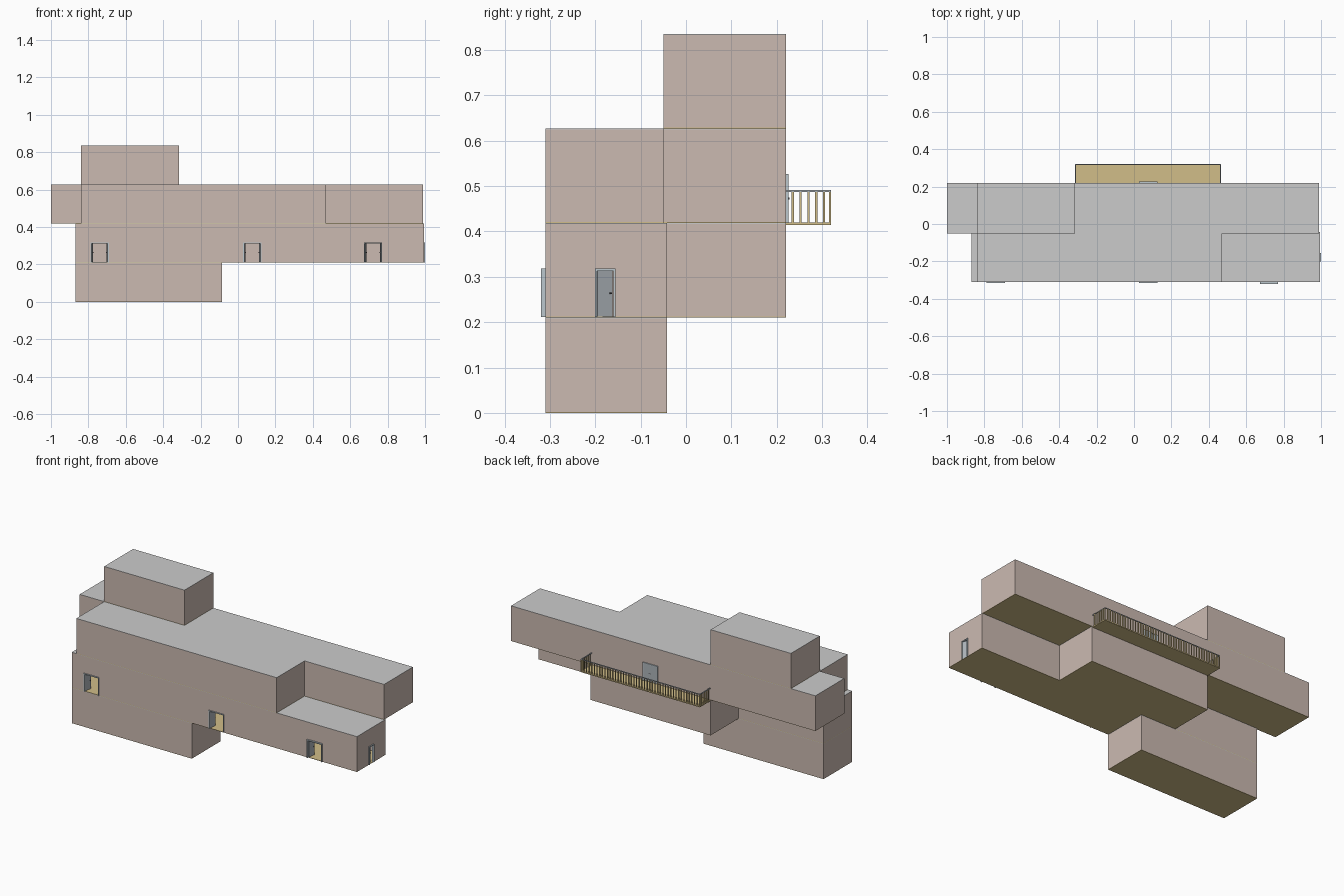
import bpy, bmesh, math
from mathutils import Matrix, Vector

if "Cube" in bpy.data.objects:
    bpy.data.objects.remove(bpy.data.objects["Cube"])


def material(name, rgb):
    m = bpy.data.materials.new(name)
    m.diffuse_color = (*rgb, 1)
    m.use_nodes = True
    m.node_tree.nodes["Principled BSDF"].inputs["Base Color"].default_value = m.diffuse_color
    return m


WALL = material("wall beige", (0.60, 0.49, 0.44))
ROOF = material("roof grey", (0.60, 0.60, 0.60))
TAN = material("floor tan", (0.64, 0.51, 0.25))
FRAME = material("frame pale blue", (0.50, 0.57, 0.61))
LEAF = material("door grey", (0.42, 0.46, 0.49))
DARK = material("dark metal", (0.06, 0.06, 0.07))


def build(name, boxes, matrix=Matrix()):
    """One object from boxes: (material, x0, x1, y0, y1, z0, z1[, local matrix])."""
    bm = bmesh.new()
    mats = []
    for mat, x0, x1, y0, y1, z0, z1, *local in boxes:
        if mat not in mats:
            mats.append(mat)
        m = (Matrix.Translation(((x0 + x1) / 2, (y0 + y1) / 2, (z0 + z1) / 2))
             @ Matrix.Diagonal((x1 - x0, y1 - y0, z1 - z0, 1)))
        if local:
            m = local[0] @ m
        verts = bmesh.ops.create_cube(bm, size=1, matrix=m)["verts"]
        for f in {f for v in verts for f in v.link_faces}:
            f.material_index = mats.index(mat)
    mesh = bpy.data.meshes.new(name)
    bm.to_mesh(mesh)
    bm.free()
    for mat in mats:
        mesh.materials.append(mat)
    ob = bpy.data.objects.new(name, mesh)
    ob.matrix_world = matrix
    bpy.context.collection.objects.link(ob)


def strips(lo, hi, z0, z1, holes, height):
    """Split a wall span into solid pieces around door holes."""
    out, a = [], lo
    for h0, h1 in holes:
        out += [(a, h0, z0, z1), (h0, h1, z0 + height, z1)]
        a = h1
    return out + [(a, hi, z0, z1)]


def room(name, x0, x1, y0, y1, z0, z1, front=(), right=(), height=0.105):
    """Hollow box: tan floor, grey roof, beige walls with door holes."""
    t, p = 0.004, 0.002
    a, b = z0 + p, z1 - p
    boxes = [(TAN, x0, x1, y0, y1, z0, a), (ROOF, x0, x1, y0, y1, b, z1),
             (WALL, x0, x1, y1 - t, y1, a, b), (WALL, x0, x0 + t, y0 + t, y1 - t, a, b)]
    boxes += [(WALL, u, v, y0, y0 + t, c, d) for u, v, c, d in strips(x0, x1, a, b, front, height)]
    boxes += [(WALL, x1 - t, x1, u, v, c, d)
              for u, v, c, d in strips(y0 + t, y1 - t, a, b, right, height)]
    build(name, boxes)


def door(name, pos, turn, width, leaves, swing, height=0.107, out=0.006):
    """Framed doorway; local x runs along the wall and -y points outward."""
    w, f = width / 2, 0.005
    boxes = [(FRAME, -w, -w + f, -out, 0.006, 0, height), (FRAME, w - f, w, -out, 0.006, 0, height),
             (FRAME, -w + f, w - f, -out, 0.006, height - f, height)]
    length = (width - 2 * f) / leaves
    for s in (-1, 1)[:leaves]:
        hinge = (Matrix.Translation((s * (w - f), 0, 0))
                 @ Matrix.Rotation(-s * math.radians(swing), 4, 'Z'))
        xs = sorted((0, -s * length))
        boxes.append((LEAF, *xs, -0.002, 0.002, 0.002, height - f, hinge))
        k = -s * length * 0.88
        boxes.append((DARK, k - 0.002, k + 0.002, -0.005, 0.005, 0.051, 0.055, hinge))
    build(name, boxes, Matrix.Translation(pos) @ Matrix.Rotation(math.radians(turn), 4, 'Z'))


# Stacked building volumes
FRONT_DOORS = (-0.74, 0.077, 0.722)
HALF = 0.049
SIDE_Y = -0.178
room("basement", -0.87, -0.085, -0.31, -0.042, 0, 0.21)
room("middle_floor_front", -0.87, 0.995, -0.31, -0.042, 0.21, 0.419,
     front=[(x - HALF + 0.002, x + HALF - 0.002) for x in FRONT_DOORS],
     right=[(SIDE_Y - 0.021, SIDE_Y + 0.021)])
room("middle_floor_back", -0.315, 0.47, -0.042, 0.22, 0.21, 0.419)
room("upper_floor_front", -0.84, 0.47, -0.31, -0.05, 0.419, 0.627)
room("upper_floor_back", -1.0, 0.99, -0.05, 0.22, 0.419, 0.627)
room("roof_room", -0.84, -0.315, -0.05, 0.22, 0.627, 0.835)

# Open double doors along the front, single door on the right, closed pair at the back
for i, x in enumerate(FRONT_DOORS):
    door(f"front_door_{i + 1}", (x, -0.31, 0.211), 0, 2 * HALF, 2, 82, out=0.01 if i == 2 else 0.005)
door("side_door", (0.995, SIDE_Y, 0.211), 90, 0.046, 1, 25, out=0.005)
door("balcony_door", (0.077, 0.223, 0.42), 180, 2 * HALF, 2, 0, out=0.003)

# Balcony slab with balusters and handrail
X0, X1, Y0, Y1, Z0, Z1 = -0.315, 0.465, 0.22, 0.32, 0.414, 0.491
R = 0.005
build("balcony_floor", [(TAN, X0, X1, Y0, Y1, Z0, Z0 + 0.006)])
build("balcony_handrail", [(LEAF, X0, X1, Y1 - R, Y1, Z1 - 0.004, Z1),
                           (LEAF, X0, X0 + R, Y0, Y1 - R, Z1 - 0.004, Z1),
                           (LEAF, X1 - R, X1, Y0, Y1 - R, Z1 - 0.004, Z1)])
posts = []
n = 45
for i in range(n + 1):
    x = X0 + (X1 - X0 - R) * i / n
    posts.append((TAN, x, x + R, Y1 - R, Y1, Z0 + 0.006, Z1 - 0.004))
for x in (X0, X1 - R):
    for i in range(5):
        y = Y0 + 0.013 + 0.0172 * i
        posts.append((TAN, x, x + R, y, y + R, Z0 + 0.006, Z1 - 0.004))
build("balcony_balusters", posts)
